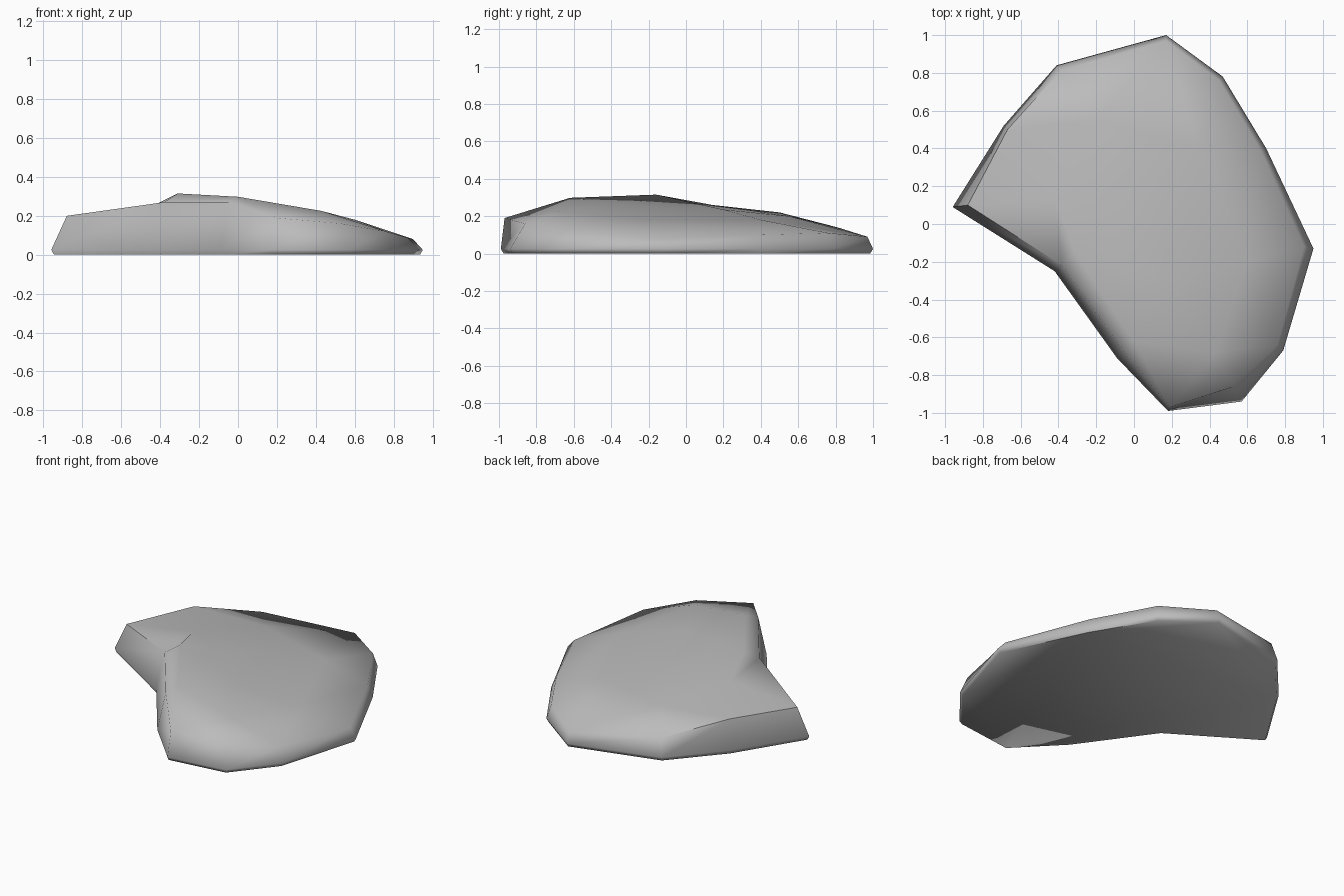
import bpy
import bmesh
from mathutils import Vector
from mathutils.geometry import delaunay_2d_cdt

cube = bpy.data.objects.get("Cube")
if cube:
    bpy.data.objects.remove(cube, do_unlink=True)

# Stone colour
stone = bpy.data.materials.new("stone_grey")
stone.use_nodes = True
grey = (0.5, 0.5, 0.5, 1)
stone.diffuse_color = grey
bsdf = stone.node_tree.nodes["Principled BSDF"]
bsdf.inputs["Base Color"].default_value = grey
bsdf.inputs["Roughness"].default_value = 0.9

# Widest outline near the ground, counter-clockwise
outline = [(0.18, -0.99), (0.57, -0.94), (0.79, -0.67), (0.95, -0.13),
           (0.7, 0.4), (0.47, 0.78), (0.17, 1), (-0.41, 0.84),
           (-0.69, 0.52), (-0.96, 0.09), (-0.42, -0.25), (-0.09, -0.71)]
# Upper rim, one point above each outline point
rim = [(0.19, -0.97, 0.19), (0.53, -0.86, 0.16), (0.76, -0.64, 0.12),
       (0.9, -0.12, 0.08), (0.67, 0.39, 0.1), (0.45, 0.76, 0.11),
       (0.17, 0.97, 0.09), (-0.39, 0.81, 0.14), (-0.67, 0.5, 0.22),
       (-0.88, 0.1, 0.2), (-0.38, -0.22, 0.27), (-0.05, -0.68, 0.27)]
# Bumps inside the rim
crown = [(-0.31, -0.16, 0.315), (0, -0.62, 0.298), (0.2, -0.3, 0.255),
         (0.43, -0.68, 0.225), (0.6, -0.2, 0.18), (-0.42, 0.14, 0.26),
         (0.05, 0.2, 0.235), (0.35, 0.4, 0.18), (-0.2, 0.55, 0.2)]

bm = bmesh.new()
foot = [bm.verts.new((x * 0.985, y * 0.985, 0)) for x, y in outline]
waist = [bm.verts.new((x, y, 0.025)) for x, y in outline]
top = [bm.verts.new(p) for p in rim + crown]
n = len(outline)

# Underside and walls
bm.faces.new(foot[::-1])
for lower, upper in ((foot, waist), (waist, top)):
    for i in range(n):
        j = (i + 1) % n
        bm.faces.new((lower[i], lower[j], upper[j], upper[i]))

# Upper surface
flat = [Vector(p[:2]) for p in rim + crown]
loop = [(i, (i + 1) % n) for i in range(n)]
result = delaunay_2d_cdt(flat, loop, [], 1, 0.0001)
for tri in result[2]:
    bm.faces.new([top[result[3][i][0]] for i in tri])
bmesh.ops.recalc_face_normals(bm, faces=bm.faces)

mesh = bpy.data.meshes.new("flat_stone")
bm.to_mesh(mesh)
bm.free()
mesh.materials.append(stone)
rock = bpy.data.objects.new("flat_stone", mesh)
bpy.context.collection.objects.link(rock)

# Soft shading with a crisp lower edge
bpy.ops.object.select_all(action="DESELECT")
rock.select_set(True)
bpy.context.view_layer.objects.active = rock
bpy.ops.object.shade_smooth_by_angle(angle=1.1)
